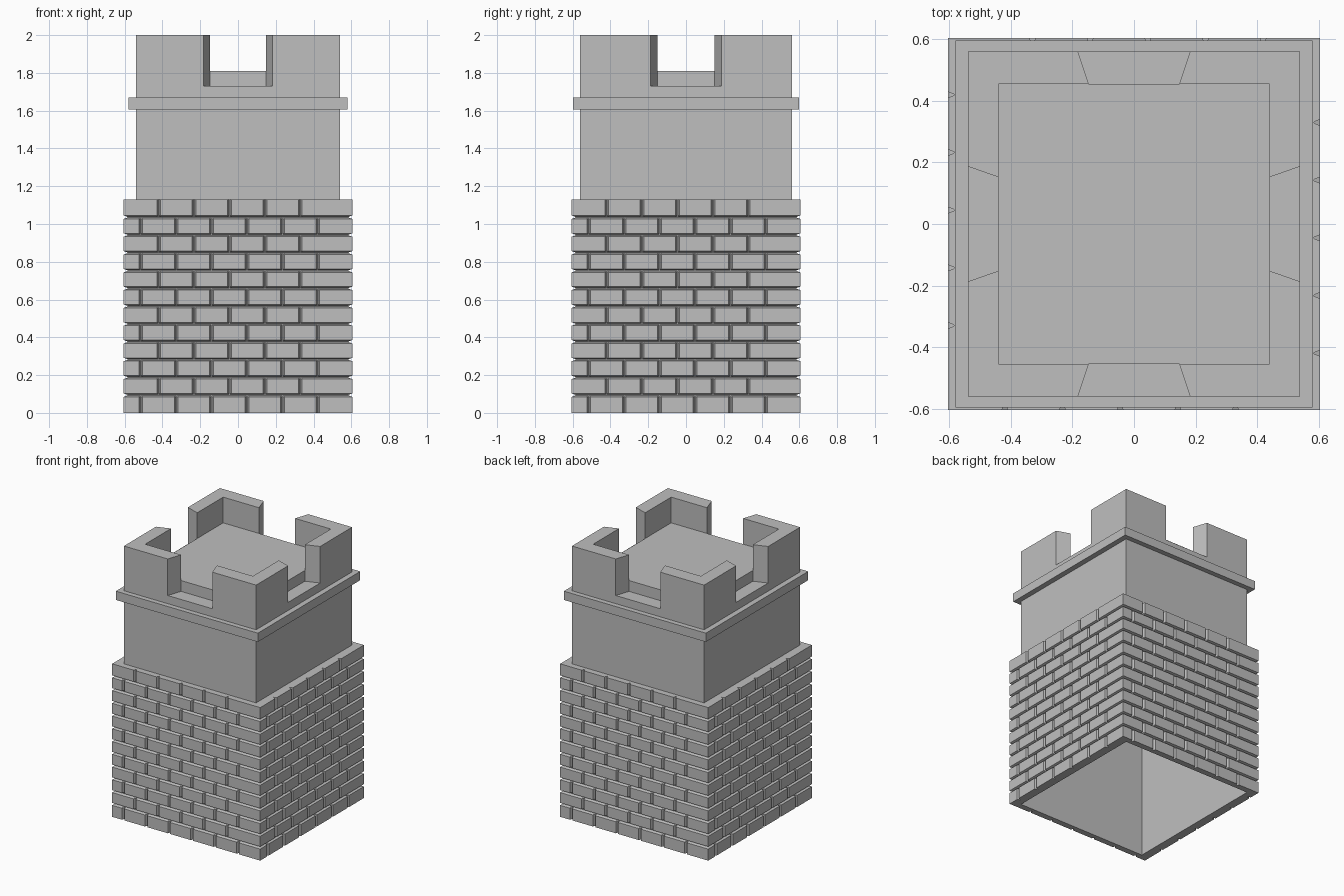
import bpy
import bmesh

if "Cube" in bpy.data.objects:
    bpy.data.objects.remove(bpy.data.objects["Cube"])

stone = bpy.data.materials.new("grey stone")
stone.use_nodes = True
GREY = (0.52, 0.52, 0.52, 1)
stone.diffuse_color = GREY
stone.node_tree.nodes["Principled BSDF"].inputs["Base Color"].default_value = GREY

WX, WY = 0.54, 0.56          # tower wall half sizes
IX, IY = 0.44, 0.455         # parapet inner half sizes
BRICK, CORE = 0.605, 0.585   # brick face and mortar half sizes
SILL, FLOOR, TOP = 1.73, 1.81, 2.0
BASE_TOP, COURSES = 1.13, 12


def finish(name, bm):
    bmesh.ops.remove_doubles(bm, verts=bm.verts, dist=1e-5)
    bmesh.ops.recalc_face_normals(bm, faces=bm.faces)
    mesh = bpy.data.meshes.new(name)
    bm.to_mesh(mesh)
    bm.free()
    mesh.materials.append(stone)
    obj = bpy.data.objects.new(name, mesh)
    bpy.context.collection.objects.link(obj)
    return obj


def rect(hx, hy):
    return [(-hx, -hy), (hx, -hy), (hx, hy), (-hx, hy)]


def loft(bm, rings):
    """Skin a list of (outline, z) rings and return their vertices."""
    loops = [[bm.verts.new((x, y, z)) for x, y in pts] for pts, z in rings]
    for a, b in zip(loops, loops[1:]):
        n = len(a)
        for i in range(n):
            j = (i + 1) % n
            bm.faces.new((a[i], a[j], b[j], b[i]))
    return loops


def prism(name, pts, z0, z1, bottom=True):
    bm = bmesh.new()
    loops = loft(bm, [(pts, z0), (pts, z1)])
    bm.faces.new(loops[1])
    if bottom:
        bm.faces.new(loops[0])
    return finish(name, bm)


def course_outline(first):
    """Square outline with V joints, the same on each side by quarter turns."""
    side = [(-BRICK, -BRICK)]
    x = first
    while x < 0.5:
        side += [(x - 0.01, -BRICK), (x - 0.002, -CORE),
                 (x + 0.002, -CORE), (x + 0.01, -BRICK)]
        x += 0.1875
    pts = []
    for _ in range(4):
        pts += side
        side = [(-y, x) for x, y in side]
    return pts


def clamp(pts):
    return [tuple(max(-CORE, min(CORE, c)) for c in p) for p in pts]


# Brick base: courses with chamfered horizontal joints
bm = bmesh.new()
pitch = BASE_TOP / COURSES
for row in range(COURSES):
    pts = course_outline(-0.42 if row % 2 else -0.515)
    z0, z1 = row * pitch, (row + 1) * pitch
    rings = [(pts, z0 + 0.009), (pts, z1 - 0.009)]
    if row == 0:
        rings[0] = (pts, 0)
    else:
        rings.insert(0, (clamp(pts), z0 + 0.002))
    if row == COURSES - 1:
        rings[-1] = (pts, z1)
    else:
        rings.append((clamp(pts), z1 - 0.002))
    loops = loft(bm, rings)
    # rims at the bottom and top of the base, flat mortar between courses
    for ring, z, end in ((loops[0], z0, row == 0),
                         (loops[-1], z1, row == COURSES - 1)):
        if end:
            inner = [bm.verts.new((max(-WX, min(WX, v.co.x)),
                                   max(-WY, min(WY, v.co.y)), z)) for v in ring]
            for i in range(len(ring)):
                j = (i + 1) % len(ring)
                if (inner[i].co - inner[j].co).length < 1e-6:
                    bm.faces.new((ring[i], ring[j], inner[j]))
                else:
                    bm.faces.new((ring[i], ring[j], inner[j], inner[i]))
    if row:
        loft(bm, [(rect(CORE, CORE), z0 - 0.002), (rect(CORE, CORE), z0 + 0.002)])
finish("brick_base", bm)

# Hollow tower wall, open below, closed by the parapet sill
prism("tower_wall", rect(WX, WY), 0, SILL, bottom=False)

# Projecting ledge band around the wall
bm = bmesh.new()
loft(bm, [(rect(WX, WY), 1.605), (rect(0.58, 0.597), 1.605),
          (rect(0.58, 0.597), 1.67), (rect(WX, WY), 1.67)])
finish("ledge", bm)

# Raised roof floor
prism("roof_floor", rect(IX, IY), SILL, FLOOR)

# Corner battlements with splayed openings between them
corner = [(WX, WY), (WX, 0.187), (IX, 0.152), (IX, IY), (0.147, IY), (0.182, WY)]
for sx, lr in ((1, "left"), (-1, "right")):
    for sy, fb in ((-1, "front"), (1, "back")):
        prism(f"battlement_{fb}_{lr}", [(x * sx, y * sy) for x, y in corner], SILL, TOP)
